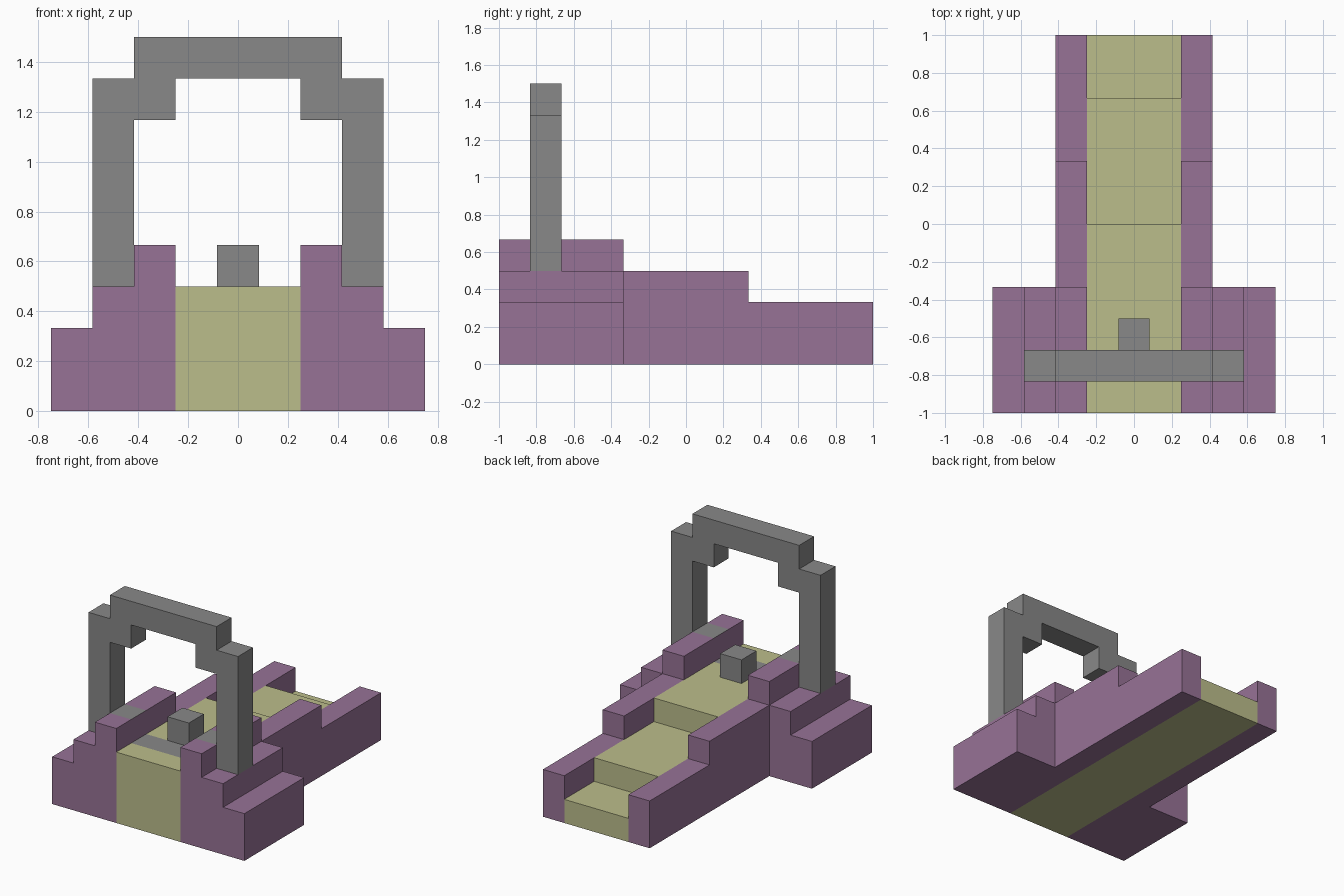
import bpy, bmesh
from mathutils import Vector

cube = bpy.data.objects.get("Cube")
if cube:
    bpy.data.objects.remove(cube, do_unlink=True)

U = 1 / 12  # building grid


def material(name, rgb):
    m = bpy.data.materials.new(name)
    m.use_nodes = True
    m.diffuse_color = (*rgb, 1)
    bsdf = next(n for n in m.node_tree.nodes if n.type == 'BSDF_PRINCIPLED')
    bsdf.inputs["Base Color"].default_value = (*rgb, 1)
    return m


purple = material("muted_purple", (0.31, 0.17, 0.305))
olive = material("pale_olive", (0.5, 0.51, 0.26))
grey = material("stone_grey", (0.246, 0.246, 0.246))


def extrude_profile(name, points, axis, start, end, mats, mirror=False, stripe=False):
    """Extrude a profile, (y, z) along x or (x, z) along y, in grid units."""
    bm = bmesh.new()
    if axis == 'x':
        verts = [bm.verts.new(Vector((start, a, z)) * U) for a, z in points]
        shift = Vector((end - start, 0, 0)) * U
    else:
        verts = [bm.verts.new(Vector((a, start, z)) * U) for a, z in points]
        shift = Vector((0, end - start, 0)) * U
    face = bm.faces.new(verts)
    ext = bmesh.ops.extrude_face_region(bm, geom=[face], use_keep_orig=True)
    moved = [g for g in ext["geom"] if isinstance(g, bmesh.types.BMVert)]
    bmesh.ops.translate(bm, verts=moved, vec=shift)
    bmesh.ops.recalc_face_normals(bm, faces=bm.faces)
    if stripe:
        # Grey band on the upward faces beneath the arch
        for f in bm.faces:
            y = f.calc_center_median().y / U
            if f.normal.z > 0.9 and -10 < y < -8:
                f.material_index = 1
    mesh = bpy.data.meshes.new(name)
    bm.to_mesh(mesh)
    bm.free()
    for m in mats:
        mesh.materials.append(m)
    obj = bpy.data.objects.new(name, mesh)
    bpy.context.collection.objects.link(obj)
    if mirror:
        obj.modifiers.new("mirror", 'MIRROR').use_mirror_merge = False
    return obj


def stepped(levels):
    """Side profile from (y, height) steps, closed along the ground."""
    pts = [(-12, 0)]
    y0 = -12
    for y1, z in levels:
        if pts[-1] != (y0, z):
            pts.append((y0, z))
        pts.append((y1, z))
        y0 = y1
    return pts + [(y0, 0)]


# Stepped floor, descending towards the back
extrude_profile("stepped_floor", stepped([(-10, 6), (-8, 6), (0, 6), (8, 4), (12, 2)]),
                'x', -3, 3, [olive, grey], stripe=True)

# Side rails and outer wings
extrude_profile("side_rails", stepped([(-10, 8), (-8, 8), (-4, 8), (4, 6), (12, 4)]),
                'x', 3, 5, [purple, grey], mirror=True, stripe=True)
extrude_profile("upper_wings", stepped([(-4, 6)]), 'x', 5, 7, [purple], mirror=True)
extrude_profile("lower_wings", stepped([(-4, 4)]), 'x', 7, 9, [purple], mirror=True)

# Stepped arch over the front
half = [(7, 6), (7, 16), (5, 16), (5, 18)]
inner = [(3, 16), (3, 14), (5, 14), (5, 6)]
outline = half + [(-x, z) for x, z in reversed(half)]
outline += [(-x, z) for x, z in reversed(inner)] + inner
extrude_profile("arch", outline, 'y', -10, -8, [grey])

# Small block on the floor behind the arch
extrude_profile("floor_block", [(-1, 6), (1, 6), (1, 8), (-1, 8)], 'y', -8, -6, [grey])
